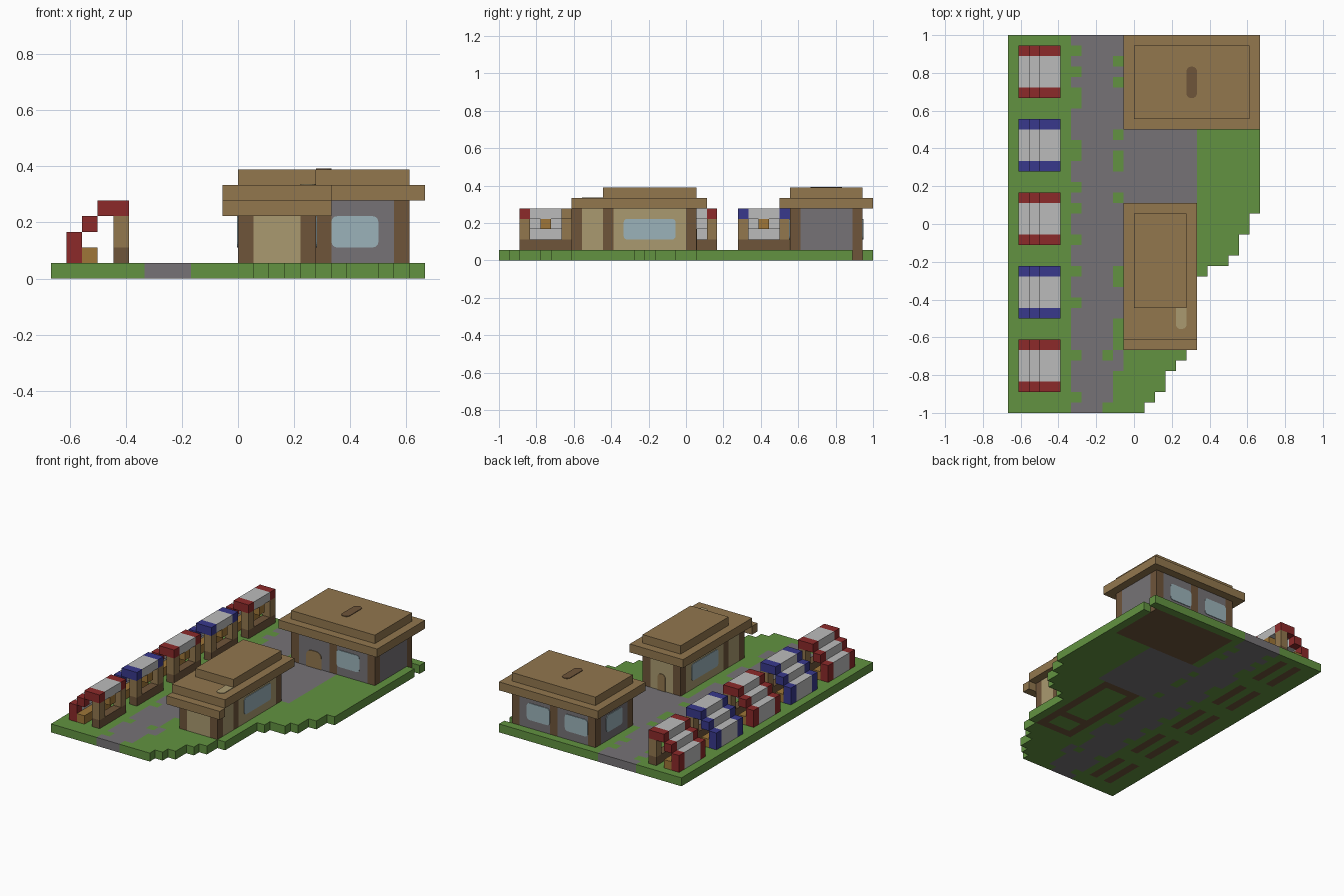
import bpy, bmesh, math
from mathutils import Vector, Matrix

if "Cube" in bpy.data.objects:
    bpy.data.objects.remove(bpy.data.objects["Cube"])

U = 1 / 18  # one block


def material(name, r, g, b):
    m = bpy.data.materials.new(name)
    m.use_nodes = True
    m.diffuse_color = (r, g, b, 1)
    m.node_tree.nodes["Principled BSDF"].inputs["Base Color"].default_value = (r, g, b, 1)
    return m


GRASS = material("grass_green", .122, .29, .052)
WOOD = material("wood_brown", .287, .184, .076)
DARK = material("dark_wood", .156, .089, .042)
TAN = material("tan_wall", .402, .323, .162)
STONE = material("stone_gray", .181, .171, .181)
GLASS = material("window_glass", .33, .45, .49)
CLOTH = material("light_cloth", .5, .5, .5)
RED = material("red_cloth", .262, .023, .023)
BLUE = material("blue_cloth", .04, .04, .262)
OCHRE = material("ochre_wood", .342, .181, .04)


def finish(name, bm, mats):
    mesh = bpy.data.meshes.new(name)
    bm.to_mesh(mesh)
    bm.free()
    for m in mats:
        mesh.materials.append(m)
    ob = bpy.data.objects.new(name, mesh)
    bpy.context.collection.objects.link(ob)
    return ob


def slab(name, x0, x1, y0, y1, z0, z1, rule):
    """Block layer; rule is a material, or gives one (or None) per cell."""
    pick = rule if callable(rule) else (lambda i, j: rule)
    bm = bmesh.new()
    verts = {(i, j): bm.verts.new((i, j, z0)) for i in range(x0, x1 + 1) for j in range(y0, y1 + 1)}
    for i in range(x0, x1):
        for j in range(y0, y1):
            if pick(i, j):
                bm.faces.new([verts[c] for c in ((i, j), (i + 1, j), (i + 1, j + 1), (i, j + 1))])
    bmesh.ops.delete(bm, geom=[v for v in bm.verts if not v.link_faces], context='VERTS')
    out = bmesh.ops.extrude_face_region(bm, geom=bm.faces[:], use_keep_orig=True)
    top = [g for g in out["geom"] if isinstance(g, bmesh.types.BMVert)]
    bmesh.ops.translate(bm, verts=top, vec=(0, 0, z1 - z0))
    bmesh.ops.recalc_face_normals(bm, faces=bm.faces[:])
    bm.normal_update()
    mats = []
    for f in bm.faces:
        p = f.calc_center_median() - f.normal * .5
        m = pick(math.floor(p.x), math.floor(p.y))
        if m not in mats:
            mats.append(m)
        f.material_index = mats.index(m)
    bmesh.ops.dissolve_limit(bm, angle_limit=.01, verts=bm.verts[:], edges=bm.edges[:],
                             delimit={'MATERIAL'})
    bmesh.ops.scale(bm, vec=(U, U, U), verts=bm.verts[:])
    return finish(name, bm, mats)


def plate(name, mat, centre, normal, w, h, r_top=.35, r_low=.35):
    """Thin rounded panel lying on a surface."""
    bm = bmesh.new()
    pts = []
    corners = ((1, 1, r_top), (-1, 1, r_top), (-1, -1, r_low), (1, -1, r_low))
    for k, (sx, sy, r) in enumerate(corners):
        for s in range(5 if r else 1):
            a = math.pi / 2 * (k + s / 4)
            pts.append((sx * (w / 2 - r) + r * math.cos(a), sy * (h / 2 - r) + r * math.sin(a), 0))
    face = bm.faces.new([bm.verts.new(p) for p in pts])
    out = bmesh.ops.extrude_face_region(bm, geom=[face], use_keep_orig=True)
    top = [g for g in out["geom"] if isinstance(g, bmesh.types.BMVert)]
    bmesh.ops.translate(bm, verts=top, vec=(0, 0, .07))
    bmesh.ops.remove_doubles(bm, verts=bm.verts[:], dist=.001)
    bmesh.ops.recalc_face_normals(bm, faces=bm.faces[:])
    n = Vector(normal)
    turn = Matrix() if n.z else n.to_track_quat('Z', 'Y').to_matrix().to_4x4()
    bm.transform(Matrix.Scale(U, 4) @ Matrix.Translation(centre) @ turn)
    return finish(name, bm, [mat])


# Ground: stepped right edge, cobbled path, plaza, footings
EDGE = ((-17, 1), (-16, 2), (-14, 3), (-13, 4), (-11, 5), (-5, 6), (-4, 7), (-3, 9), (-1, 10), (1, 11), (18, 12))
LEFT_TUFTS = {1, 3, 5, 6, 10, 11, 14, 16, 19, 22, 25, 30, 34}
RIGHT_TUFTS = {2, 4, 9, 11, 12, 15, 22, 23, 27, 28, 29, 32, 33, 34, 35}
STALLS = ((12, RED), (5, BLUE), (-2, RED), (-9, BLUE), (-16, RED))


def ground_rule(i, j):
    limit = next(x for y, x in EDGE if j < y)
    if i >= limit or (i, j) == (11, 16):
        return None
    if 0 <= i < 11 and 10 <= j < 17:
        return DARK
    if 0 <= i < 5 and -11 <= j < 1:
        return DARK if i in (0, 4) or j in (-11, -8, 0) else GRASS
    if i in (-8, -10) and any(y <= j < y + 5 for y, _ in STALLS):
        return DARK
    row = 17 - j
    if -6 <= i < -1:
        tuft = (i == -6 and row in LEFT_TUFTS or i == -2 and row in RIGHT_TUFTS
                or i == -3 and row in (30, 35))
        return GRASS if tuft else STONE
    if -1 <= i < 6 and 1 <= j < 10:
        return STONE
    return GRASS


slab("ground", -12, 12, -18, 18, 0, 1, ground_rule)


# Front house
def front_house_rule(i, j):
    return DARK if i in (0, 4) and j in (-11, -8, 0) else TAN


slab("front_house_walls", 0, 5, -11, 1, 1, 5, front_house_rule)
slab("front_house_eaves", -1, 6, -11, 2, 5, 6, WOOD)
slab("front_house_roof", 0, 5, -8, 1, 6, 7, WOOD)
slab("front_house_awning", -1, 6, -12, -11, 4, 5, WOOD)
plate("front_house_left_window", GLASS, (5, -3.5, 3), (1, 0, 0), 5, 2)
plate("front_house_right_window", GLASS, (0, -3.5, 3), (-1, 0, 0), 5, 2)
plate("front_house_back_door", WOOD, (2.5, 1, 2), (0, 1, 0), 1, 2, .45, 0)
plate("front_house_roof_patch", TAN, (4.5, -9, 6), (0, 0, 1), 1, 2, 0, .4)


# Back house
def back_house_rule(i, j):
    return DARK if i in (0, 5, 10) and j in (10, 16) else STONE


slab("back_house_walls", 0, 11, 10, 17, 1, 5, back_house_rule)
slab("back_house_eaves", -1, 12, 9, 18, 5, 6, WOOD)
slab("back_house_roof", 0, 11, 10, 17, 6, 7, WOOD)
plate("back_house_front_window", GLASS, (7.5, 10, 3), (0, -1, 0), 3, 2)
plate("back_house_front_door", WOOD, (3, 10, 2), (0, -1, 0), 2, 2, .7, 0)
for x in (2.5, 7.5):
    plate("back_house_rear_window", GLASS, (x, 17, 3), (0, 1, 0), 3, 2)
plate("back_house_side_window", GLASS, (0, 13.5, 3), (-1, 0, 0), 3, 2)
plate("back_house_roof_patch", DARK, (5.5, 13.5, 7), (0, 0, 1), 1, 3, .45, .45)

# Market stalls with stepped awnings
for y, colour in STALLS:
    def cloth(i, j, y=y, colour=colour):
        return colour if j in (y, y + 4) else CLOTH

    slab("stall_awning_low", -11, -10, y, y + 5, 1, 3, cloth)
    slab("stall_awning_middle", -10, -9, y, y + 5, 3, 4, cloth)
    slab("stall_awning_top", -9, -7, y, y + 5, 4, 5, cloth)
    slab("stall_counter", -8, -7, y, y + 5, 1, 2, DARK)
    slab("stall_bench", -10, -9, y, y + 5, 1, 2, OCHRE)
    slab("stall_lantern", -8, -7, y + 2, y + 3, 3, 4, OCHRE)
    for end in (y, y + 4):
        slab("stall_post", -8, -7, end, end + 1, 2, 4, WOOD)
